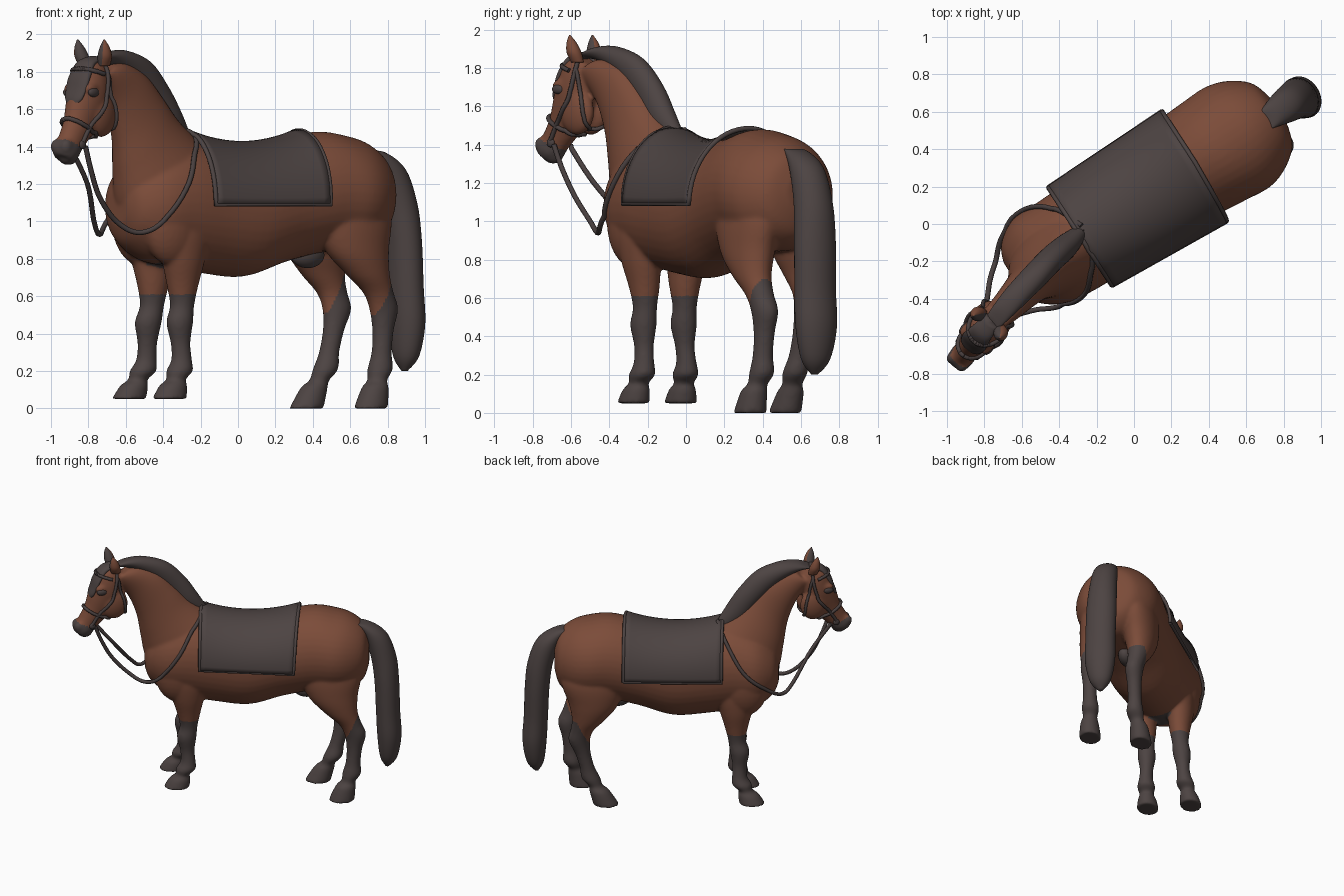
import bpy, bmesh, math
from mathutils import Vector, Matrix
from mathutils.bvhtree import BVHTree

cube = bpy.data.objects.get("Cube")
if cube:
    bpy.data.objects.remove(cube, do_unlink=True)


def material(name, colour):
    mat = bpy.data.materials.new(name)
    mat.use_nodes = True
    mat.diffuse_color = (*colour, 1)
    mat.node_tree.nodes["Principled BSDF"].inputs["Base Color"].default_value = (*colour, 1)
    return mat


BROWN = material("chestnut coat", (0.2, 0.072, 0.041))
GREY = material("charcoal hair", (0.074, 0.057, 0.055))
LEATHER = material("dark leather", (0.065, 0.05, 0.049))

UP = Vector((0, 0, 1))


class Frame:
    """Local axes: forward, left and up, standing at a point on the ground."""
    def __init__(self, x, y, degrees):
        a = math.radians(degrees)
        self.origin = Vector((x, y, 0))
        self.forward = Vector((math.cos(a), math.sin(a), 0))
        self.left = UP.cross(self.forward)

    def point(self, a, b, z):
        return self.origin + self.forward * a + self.left * b + UP * z

    def local(self, p):
        d = p - self.origin
        return d.dot(self.forward), d.dot(self.left), p.z


BODY = Frame(0.02, 0.13, 213)
HEAD = Frame(-0.78, -0.54, 230)


def smooth_rows(rows, steps=5):
    """Catmull-Rom interpolation of tuples."""
    rows = [Vector(r) for r in rows]
    out = []
    for i in range(len(rows) - 1):
        p0, p1, p2, p3 = (rows[max(i - 1, 0)], rows[i], rows[i + 1],
                          rows[min(i + 2, len(rows) - 1)])
        for k in range(steps):
            t = k / steps
            out.append(p1 + (p2 - p0) * (t / 2) + (p0 * 2 - p1 * 5 + p2 * 4 - p3) * (t * t / 2)
                       + (p1 * 3 - p0 - p2 * 3 + p3) * (t ** 3 / 2))
    return out + [rows[-1]]


def loft(bm, frame, rows, axis1, axis2, sides=40):
    """Closed tube; each row is forward, left, height, radius1, radius2."""
    rings = []
    for a, b, z, r1, r2 in smooth_rows(rows):
        c = frame.point(a, b, z)
        rings.append([bm.verts.new(c + axis1 * (r1 * math.cos(w)) + axis2 * (r2 * math.sin(w)))
                      for w in (math.tau * k / sides for k in range(sides))])
    for r, s in zip(rings, rings[1:]):
        for k in range(sides):
            j = (k + 1) % sides
            bm.faces.new((r[k], r[j], s[j], s[k]))
    bm.faces.new(rings[0][::-1])
    bm.faces.new(rings[-1])


def blob(bm, frame, centre, size):
    axes = Matrix((frame.forward, frame.left, UP)).transposed().to_4x4()
    m = Matrix.Translation(frame.point(*centre)) @ axes @ Matrix.Diagonal((*size, 1))
    bmesh.ops.create_uvsphere(bm, u_segments=28, v_segments=16, radius=1, matrix=m)


def finish(name, bm, mats):
    bmesh.ops.recalc_face_normals(bm, faces=bm.faces[:])
    mesh = bpy.data.meshes.new(name)
    bm.to_mesh(mesh)
    bm.free()
    for m in mats:
        mesh.materials.append(m)
    for p in mesh.polygons:
        p.use_smooth = True
    obj = bpy.data.objects.new(name, mesh)
    bpy.context.collection.objects.link(obj)
    return obj


def bake(obj):
    """Replace an object's mesh with its modified mesh."""
    deps = bpy.context.evaluated_depsgraph_get()
    mesh = bpy.data.meshes.new_from_object(obj.evaluated_get(deps))
    obj.modifiers.clear()
    obj.data = mesh
    return mesh


# Trunk, neck and head
F, L = BODY.forward, BODY.left
NECK = F * 0.8 - UP * 0.6
FACE = HEAD.forward * 0.87 + UP * 0.5
bm = bmesh.new()
loft(bm, BODY, [(-.89, .01, 1.15, .10, .09), (-.85, .01, 1.14, .21, .2), (-.75, .01, 1.14, .285, .28),
                (-.63, .01, 1.15, .31, .318), (-.47, .005, 1.155, .325, .31), (-.25, 0, 1.11, .33, .295),
                (0, 0, 1.055, .35, .295), (.25, 0, 1.075, .352, .285), (.45, 0, 1.1, .345, .28),
                (.62, -.01, 1.09, .30, .265), (.74, -.01, 1.08, .20, .19),
                (.785, -.01, 1.08, .1, .1)], UP, L)
loft(bm, BODY, [(.40, 0, 1.12, .34, .25), (.54, .01, 1.25, .30, .21), (.63, .03, 1.40, .235, .16),
                (.70, .055, 1.55, .185, .12), (.79, .075, 1.69, .15, .1), (.90, .10, 1.775, .115, .085),
                (.97, .11, 1.79, .09, .075)], NECK, L)
loft(bm, HEAD, [(-.03, 0, 1.84, .06, .06), (0, 0, 1.78, .11, .09), (.03, 0, 1.68, .128, .10),
                (.06, 0, 1.6, .128, .092), (.12, 0, 1.5, .097, .072), (.18, 0, 1.42, .08, .064),
                (.22, 0, 1.37, .077, .068), (.245, 0, 1.335, .05, .052)], FACE, HEAD.left)
for side in (-1, 1):
    blob(bm, HEAD, (-.01, side * .055, 1.57), (.105, .055, .12))
    blob(bm, HEAD, (.25, side * .035, 1.40), (.042, .03, .042))
    blob(bm, HEAD, (.09, side * .075, 1.71), (.05, .025, .03))
    blob(bm, BODY, (.53, side * .15 - .01, 1.0), (.18, .115, .24))
blob(bm, HEAD, (.2, 0, 1.338), (.055, .045, .038))

# Legs; the right pair steps differently from the left pair
FRONT_LEG = [(.48, .13, 1.1, .15, .1), (.465, .135, .95, .165, .115), (.46, .135, .8, .125, .098),
             (.455, .12, .66, .088, .078), (.455, .115, .55, .066, .062), (.47, .115, .46, .073, .067),
             (.465, .115, .35, .054, .05), (.46, .118, .26, .056, .053), (.475, .12, .20, .073, .067),
             (.50, .125, .155, .052, .052), (.52, .127, .12, .078, .068), (.545, .129, .05, .096, .082)]
HIND_LEG = [(-.60, .13, 1.22, .17, .1), (-.60, .16, 1.03, .235, .128), (-.62, .175, .85, .19, .12),
            (-.68, .188, .72, .128, .092), (-.75, .185, .62, .087, .07), (-.79, .178, .53, .081, .066),
            (-.785, .178, .42, .059, .054), (-.775, .18, .3, .055, .052), (-.765, .18, .21, .069, .064),
            (-.74, .19, .15, .053, .053), (-.72, .20, .11, .074, .068), (-.69, .205, 0, .096, .082)]
for rows, step, shift in ((FRONT_LEG, .05, -.07), (HIND_LEG, .19, .07)):
    loft(bm, BODY, rows, F, L)
    loft(bm, BODY, [(a + step * max(0, 1 - z), -b + shift * max(0, 1 - z), z, r, q)
                    for a, b, z, r, q in rows], F, L)

# Fuse the parts into one skin
horse = finish("horse_body", bm, [BROWN, GREY])
remesh = horse.modifiers.new("fuse", 'REMESH')
remesh.mode = 'VOXEL'
remesh.voxel_size = 0.011
remesh.use_smooth_shade = True
soften = horse.modifiers.new("soften", 'SMOOTH')
soften.factor = 0.5
soften.iterations = 8
skin = bake(horse)

# Dark stockings, muzzle and underside between the forelegs
for p in skin.polygons:
    a, b, z = BODY.local(p.center)
    u, v, _ = HEAD.local(p.center)
    if a > .1:
        limit = .61
    else:
        limit = .5 - 2.2 * (a + (.72 if b > .03 else .62))
    muzzle = u > .1 and 1.2 < z < 1.32 + .45 * u
    girth = .36 < a < .56 and abs(b + .02) < .09 and z < .8 and p.normal.z < -.5
    p.material_index = int(z < min(limit, .71) or muzzle or girth)
    p.use_smooth = True
tree = BVHTree.FromPolygons([v.co for v in skin.vertices], [p.vertices[:] for p in skin.polygons])


def strap(name, points, radius, snap=False, mat=LEATHER, steps=6):
    """Cord kept on or outside the skin."""
    path = []
    for p in smooth_rows(points, steps):
        hit, normal, _, _ = tree.find_nearest(p)
        if snap or (p - hit).dot(normal) < radius:
            p = hit + normal * radius * .6
        path.append(p)
    curve = bpy.data.curves.new(name, 'CURVE')
    curve.dimensions = '3D'
    curve.bevel_depth = radius
    curve.bevel_resolution = 2
    curve.use_fill_caps = True
    spline = curve.splines.new('POLY')
    spline.points.add(len(path) - 1)
    for q, p in zip(spline.points, path):
        q.co = (*p, 1)
    curve.materials.append(mat)
    obj = bpy.data.objects.new(name, curve)
    bpy.context.collection.objects.link(obj)


# Mane, forelock, tail and sheath
bm = bmesh.new()
loft(bm, BODY, [(.36, -.02, 1.43, .05, .04), (.46, 0, 1.53, .085, .065), (.56, .015, 1.67, .09, .07),
                (.69, .045, 1.80, .09, .07), (.84, .08, 1.87, .07, .065), (.95, .11, 1.88, .05, .055),
                (1.02, .13, 1.86, .03, .045)], NECK, L)
finish("mane", bm, [GREY])
bm = bmesh.new()
loft(bm, HEAD, [(-.03, 0, 1.87, .03, .05), (.05, 0, 1.845, .03, .06), (.105, 0, 1.77, .028, .072),
                (.135, 0, 1.70, .022, .068), (.155, 0, 1.65, .02, .055), (.168, 0, 1.615, .01, .02)],
     FACE, HEAD.left)
finish("forelock", bm, [GREY])
bm = bmesh.new()
loft(bm, BODY, [(-.75, .02, 1.375, .03, .04), (-.83, .015, 1.37, .06, .06), (-.93, .01, 1.28, .09, .09),
                (-.995, .01, 1.1, .095, .105), (-1.02, .015, .9, .092, .115), (-1.03, .02, .65, .09, .115),
                (-1.04, .02, .45, .09, .115), (-1.035, .02, .28, .065, .08),
                (-1.025, .02, .2, .015, .018)], F, L)
finish("tail", bm, [GREY])
bm = bmesh.new()
blob(bm, BODY, (-.42, 0, .82), (.1, .06, .07))
finish("sheath", bm, [GREY])

# Ears, dark inside, and eyes
for side, label in ((1, "left"), (-1, "right")):
    bm = bmesh.new()
    loft(bm, HEAD, [(-.02, side * .065, 1.83, .035, .03), (-.01, side * .08, 1.88, .04, .038),
                    (0, side * .088, 1.93, .028, .026), (.01, side * .092, 1.972, .004, .004)],
         HEAD.forward, HEAD.left, 16)
    ear = finish(label + "_ear", bm, [BROWN, GREY])
    inward = HEAD.forward * .6 - HEAD.left * side
    for p in ear.data.polygons:
        p.material_index = int(p.normal.dot(inward) > .2)
    bm = bmesh.new()
    blob(bm, HEAD, (.092, side * .088, 1.69), (.04, .018, .025))
    finish(label + "_eye", bm, [LEATHER])


# Saddle cloth with a raised hem
def cloth_point(k, w):
    """k runs rear to front, w runs across from -1 to 1."""
    a = -.365 + .73 * k + .03 * max(w, 0) * (1 - k)
    top = 1.42 + .065 * (2 * k - 1) ** 2
    angle = abs(w) * math.pi / 2
    reach = .355 - .045 * k if w > 0 else .325 - .01 * k
    across = reach * math.sin(angle) ** 1.02
    return BODY.point(a, math.copysign(across, w), top - (top - 1.09) * (1 - math.cos(angle)) ** 1.02)


N, M = 16, 32
bm = bmesh.new()
grid = [[bm.verts.new(cloth_point(i / N, 2 * j / M - 1)) for j in range(M + 1)] for i in range(N + 1)]
for i in range(N):
    for j in range(M):
        bm.faces.new((grid[i][j], grid[i + 1][j], grid[i + 1][j + 1], grid[i][j + 1]))
cloth = finish("saddle_cloth", bm, [GREY])
thick = cloth.modifiers.new("thickness", 'SOLIDIFY')
thick.thickness = .02
thick.offset = 0
across = [2 * j / M - 1 for j in range(M + 1)]
hem = [cloth_point(0, w) for w in across] + [cloth_point(1, -w) for w in across]
strap("saddle_cloth_hem", hem + hem[:1], .013, mat=GREY, steps=1)

# Bridle: noseband, browband, cheek pieces and reins
for name, u, z, lean, depth, width, turn in (("noseband", .13, 1.50, .5, .13, .1, math.pi),
                                             ("browband", .0, 1.79, .3, .17, .12, 1.5)):
    axis = HEAD.forward * math.cos(lean) + UP * math.sin(lean)
    loop = [HEAD.point(u, 0, z) + axis * (depth * math.cos(w)) + HEAD.left * (width * math.sin(w))
            for w in (turn * k / 8 for k in range(-8, 9))]
    strap(name, loop, .012, snap=True)
for side, label in ((1, "left"), (-1, "right")):
    cheek = [HEAD.point(u, side * v, z) for u, v, z in
             ((-.03, .08, 1.86), (-.03, .13, 1.76), (.01, .13, 1.64), (.1, .1, 1.52), (.16, .09, 1.42))]
    strap(label + "_cheek_strap", cheek, .012, snap=True)
    throat = [HEAD.point(u, side * v, z) for u, v, z in
              ((-.03, .1, 1.8), (-.07, .12, 1.7), (-.08, .1, 1.6), (-.07, .05, 1.5), (-.06, 0, 1.47))]
    strap(label + "_throat_strap", throat, .011, snap=True)
    bm = bmesh.new()
    blob(bm, HEAD, (.16, side * .068, 1.41), (.024, .014, .024))
    finish(label + "_bit_ring", bm, [LEATHER])
strap("left_rein", [(-.815, -.69, 1.40), (-.785, -.645, 1.27), (-.74, -.58, 1.13), (-.65, -.50, 1.0),
                    (-.53, -.46, .94), (-.40, -.44, 1.0), (-.27, -.36, 1.2), (-.25, -.18, 1.40),
                    (-.28, -.03, 1.48)], .014)
strap("right_rein", [(-.90, -.61, 1.40), (-.805, -.48, 1.2), (-.77, -.3, 1.0), (-.74, -.2, .93),
                     (-.70, -.06, 1.0), (-.57, .07, 1.16), (-.42, .08, 1.37), (-.28, -.01, 1.48)], .014)
